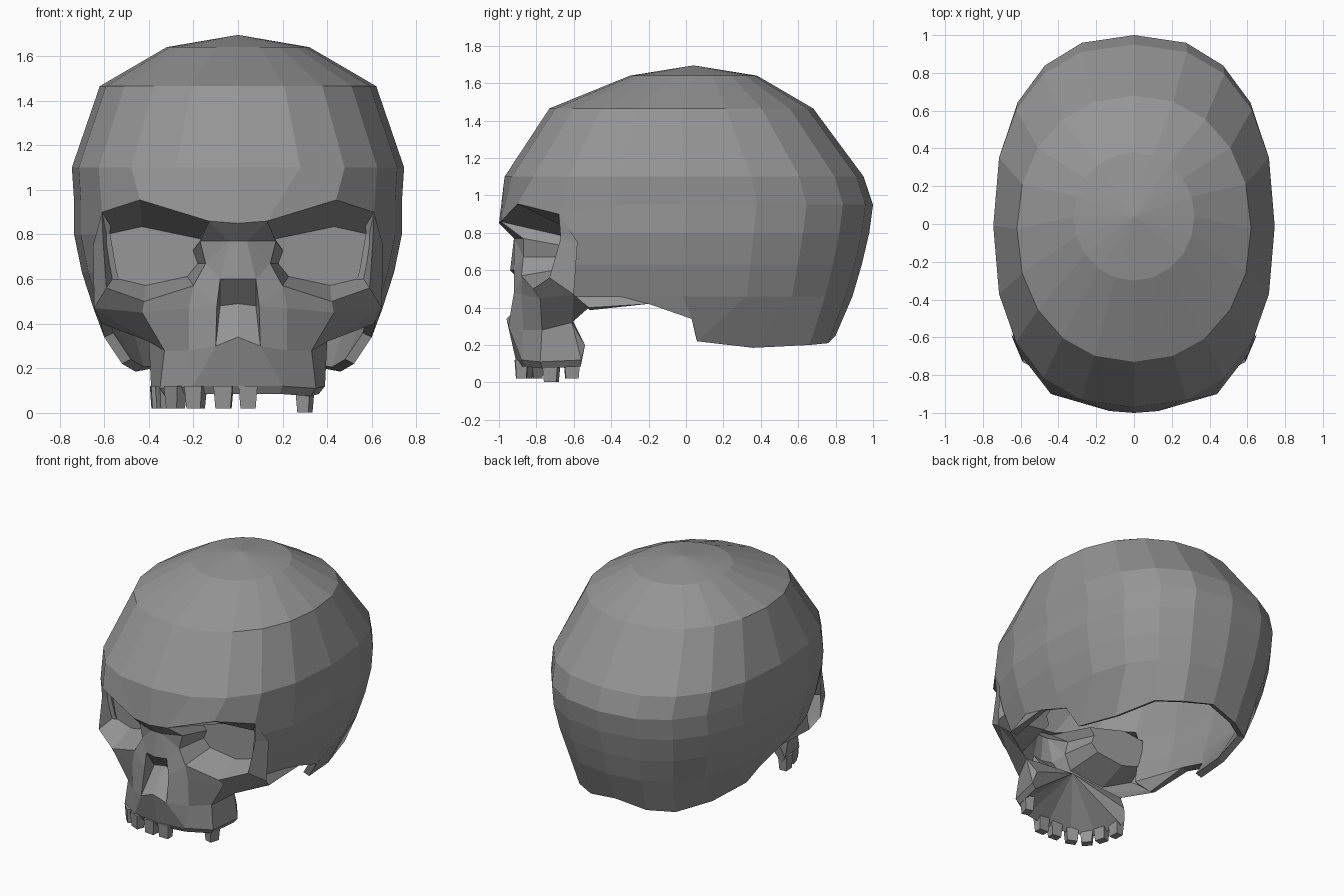
import bpy, bmesh
from math import sin, cos, pi, copysign
from mathutils import Vector, Matrix

cube = bpy.data.objects.get("Cube")
if cube:
    bpy.data.objects.remove(cube)

bone = bpy.data.materials.new("bone_grey")
bone.use_nodes = True
grey = (0.3, 0.3, 0.3, 1)
bone.diffuse_color = grey
bone.node_tree.nodes["Principled BSDF"].inputs["Base Color"].default_value = grey


def make_object(name, bm, mirror=True):
    bmesh.ops.remove_doubles(bm, verts=bm.verts, dist=0.001)
    bmesh.ops.recalc_face_normals(bm, faces=bm.faces)
    mesh = bpy.data.meshes.new(name)
    bm.to_mesh(mesh)
    bm.free()
    mesh.materials.append(bone)
    obj = bpy.data.objects.new(name, mesh)
    bpy.context.collection.objects.link(obj)
    if mirror:
        mod = obj.modifiers.new("mirror", 'MIRROR')
        mod.use_clip = True
    return obj


def power(value, n):
    return copysign(abs(value) ** (2 / n), value)


def half_ring(z, width, front, back, n):
    """Half of a squared oval, from the front midline to the back midline."""
    middle, length = (front + back) / 2, (back - front) / 2
    points = []
    for k in range(11):
        angle = pi * k / 10
        x = 0 if k in (0, 10) else width * power(sin(angle), n)
        points.append(Vector((x, middle - length * power(cos(angle), n), z)))
    return points


# Cranium: stacked half rings, open below and at the face
rings = [
    half_ring(1.64, .32, -.30, .38, 2),
    half_ring(1.465, .62, -.73, .68, 2.15),
    half_ring(1.10, .745, -.97, .95, 2.4),
    half_ring(.95, .735, -.99, 1, 2.4),
    half_ring(.80, .735, -1, .98, 2.4),
    half_ring(.63, .70, -.97, .94, 2.4),
    half_ring(.46, .645, -.92, .89, 2.4),
]
# Brow edge replaces the front of one ring
brow = [Vector(p) for p in ((0, -1, .85), (.13, -.99, .86), (.44, -.9, .955), (.61, -.68, .9))]
rings[3][:4] = brow
# Lower rim with the step behind the ear
rim = [Vector(p) for p in (
    (.61, -.52, .4), (.62, -.2, .42), (.6, .03, .34), (.52, .06, .22),
    (.46, .36, .185), (.38, .66, .2), (.22, .76, .21), (0, .8, .25))]
rings.append(brow[:3] + rim)

bm = bmesh.new()
grid = [[bm.verts.new(p) for p in ring] for ring in rings]
crown = bm.verts.new((0, .04, 1.695))
for k in range(10):
    bm.faces.new((crown, grid[0][k], grid[0][k + 1]))
    for r in range(len(grid) - 1):
        if r < 3 or k >= 3:
            bm.faces.new((grid[r][k], grid[r + 1][k], grid[r + 1][k + 1], grid[r][k + 1]))
bmesh.ops.delete(bm, geom=[v for v in bm.verts if not v.link_faces], context='VERTS')
cranium = make_object("cranium", bm)
wall = cranium.modifiers.new("wall", 'SOLIDIFY')
wall.thickness = .045
wall.offset = -1

# Face: named landmarks on the left half
marks = {
    "root": (0, -.92, .77), "root_side": (.04, -.92, .77),
    "bridge": (0, -.94, .6), "bridge_side": (.08, -.92, .6),
    "cavity": (0, -.82, .49), "cavity_side": (.08, -.83, .48),
    "nostril": (.095, -.92, .48),
    "spine": (0, -.96, .34), "spine_side": (.1, -.95, .3),
    "inner_top": (.17, -.87, .77), "inner_mid": (.145, -.87, .67),
    "inner_low": (.2, -.88, .57), "floor": (.42, -.82, .5),
    "outer_low": (.59, -.73, .56), "outer_mid": (.605, -.67, .77),
    "temple": (.65, -.58, .75),
    "cheek_in": (.22, -.88, .47), "cheek_mid": (.43, -.78, .45), "cheek_out": (.645, -.6, .47),
    "jaw_front": (.22, -.87, .28), "jaw_side": (.33, -.77, .28), "jaw_back": (.4, -.61, .32),
    "jaw_heel": (.37, -.54, .2),
    "gum_mid": (0, -.91, .12), "gum_front": (.2, -.88, .12),
    "gum_side": (.35, -.78, .11), "gum_back": (.39, -.56, .12),
    "palate": (0, -.62, .36),
}
marks = {key: Vector(p) for key, p in marks.items()}
for i, p in enumerate(brow):
    marks["brow" + str(i)] = p
marks["rim"] = rim[0]
# Lower edge of the gum, drawn slightly inward
for key in ("mid", "front", "side", "back"):
    p = marks["gum_" + key]
    marks["edge_" + key] = Vector((p.x * .93, -.6 + (p.y + .6) * .93, p.z - .035))

bm = bmesh.new()
verts = {key: bm.verts.new(p) for key, p in marks.items()}


def patch(*names):
    bm.faces.new([verts[name] for name in names])


# Nose and its open cavity
patch("brow0", "brow1", "root_side", "root")
patch("brow1", "inner_top", "root_side")
patch("root_side", "inner_top", "inner_mid")
patch("root_side", "inner_mid", "bridge_side")
patch("bridge_side", "inner_mid", "inner_low", "nostril")
patch("root", "root_side", "bridge_side", "bridge")
patch("bridge", "bridge_side", "cavity_side", "cavity")
patch("cavity", "cavity_side", "spine_side", "spine")
patch("bridge_side", "nostril", "cavity_side")
patch("nostril", "spine_side", "cavity_side")
# Cheekbone
patch("nostril", "inner_low", "cheek_in")
patch("inner_low", "floor", "cheek_mid", "cheek_in")
patch("floor", "outer_low", "cheek_out", "cheek_mid")
patch("outer_low", "outer_mid", "temple", "cheek_out")
patch("brow3", "temple", "outer_mid")
# Upper jaw
patch("nostril", "cheek_in", "jaw_front", "spine_side")
patch("cheek_in", "cheek_mid", "jaw_side", "jaw_front")
patch("cheek_mid", "cheek_out", "jaw_back", "jaw_side")
patch("cheek_out", "rim", "jaw_back")
patch("spine", "spine_side", "gum_front", "gum_mid")
patch("spine_side", "jaw_front", "gum_front")
patch("jaw_front", "jaw_side", "gum_side", "gum_front")
patch("jaw_side", "jaw_back", "gum_back", "gum_side")
patch("jaw_back", "jaw_heel", "gum_back")
# Gum edge and the palate rising to the back
for a, b in (("mid", "front"), ("front", "side"), ("side", "back")):
    patch("gum_" + a, "gum_" + b, "edge_" + b, "edge_" + a)
    patch("edge_" + a, "edge_" + b, "palate")
patch("edge_back", "gum_back", "jaw_heel", "palate")
patch("jaw_heel", "jaw_back", "palate")

# Eye socket: the rim steps back to a smaller ring, closed by a flat wall
socket = ["brow1", "brow2", "brow3", "outer_mid", "outer_low",
          "floor", "inner_low", "inner_mid", "inner_top"]
centre = Vector((.38, -.6, .67))
inner = []
for key in socket:
    p = marks[key].lerp(centre, .15)
    p.z = marks[key].z + (centre.z - marks[key].z) * .42
    p.y = -.62 + .12 * (p.x - centre.x)
    inner.append(bm.verts.new(p))
for i, key in enumerate(socket):
    j = (i + 1) % len(socket)
    bm.faces.new((verts[key], verts[socket[j]], inner[j], inner[i]))
bm.faces.new(inner)
make_object("face", bm)

# Teeth: tapered blocks along the gum, with gaps
teeth = [(-.36, -.61, 1.5), (-.33, -.72, 1.3), (-.28, -.81, .8), (-.19, -.86, .4),
         (-.065, -.88, .1), (.045, -.88, 0), (.3, -.72, -1.3)]
for i, (x, y, turn) in enumerate(teeth):
    bm = bmesh.new()
    bmesh.ops.create_cube(bm, size=1)
    for v in bm.verts:
        taper = .8 if v.co.z < 0 else 1
        v.co = Vector((v.co.x * .085 * taper, v.co.y * .065 * taper, v.co.z * .1))
    drop = .052 if x > .2 else .07
    bm.transform(Matrix.Translation((x, y, drop)) @ Matrix.Rotation(-turn, 4, 'Z'))
    make_object("tooth_" + str(i + 1), bm, mirror=False)
